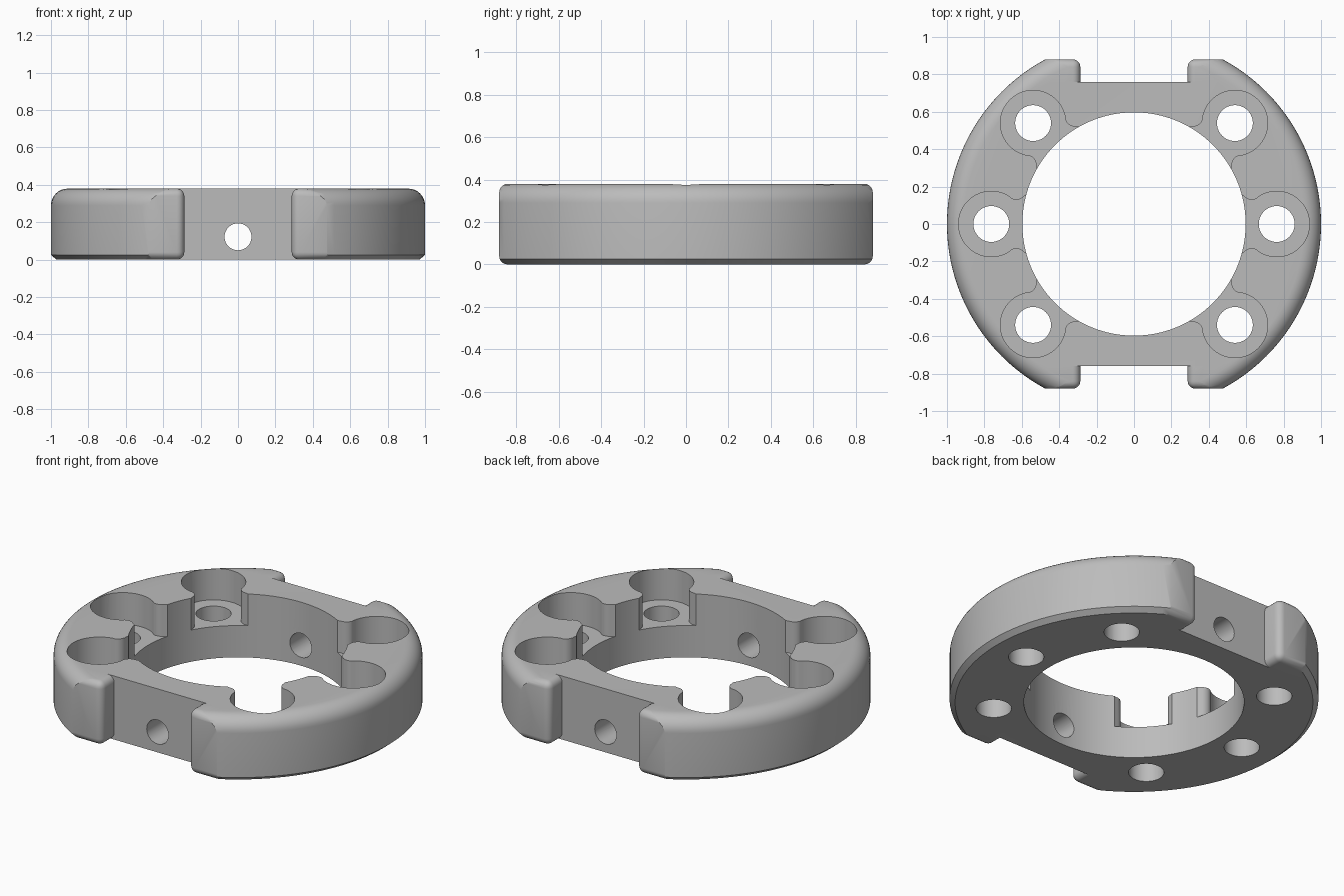
import bpy, bmesh, math

if "Cube" in bpy.data.objects:
    bpy.data.objects.remove(bpy.data.objects["Cube"])

HEIGHT = 0.38      # total thickness
PITCH = 0.763      # radius of the bolt circle
FLOOR = 0.19       # height of the pocket floors

grey = bpy.data.materials.new("satin grey")
grey.diffuse_color = (0.5, 0.5, 0.5, 1)
grey.use_nodes = True
grey.node_tree.nodes["Principled BSDF"].inputs["Base Color"].default_value = grey.diffuse_color


def add_object(name, bm):
    bmesh.ops.recalc_face_normals(bm, faces=bm.faces)
    mesh = bpy.data.meshes.new(name)
    bm.to_mesh(mesh)
    bm.free()
    mesh.materials.append(grey)
    obj = bpy.data.objects.new(name, mesh)
    bpy.context.collection.objects.link(obj)
    return obj


def stack(name, rings):
    """Closed solid skinned through equal-length rings of points."""
    bm = bmesh.new()
    loops = [[bm.verts.new(p) for p in ring] for ring in rings]
    n = len(loops[0])
    for a, b in zip(loops, loops[1:]):
        for i in range(n):
            j = (i + 1) % n
            bm.faces.new((a[i], a[j], b[j], b[i]))
    bm.faces.new(loops[0][::-1])
    bm.faces.new(loops[-1])
    return add_object(name, bm)


def circle(r, z, n, cx=0.0, cy=0.0):
    return [(cx + r * math.cos(2 * math.pi * i / n),
             cy + r * math.sin(2 * math.pi * i / n), z) for i in range(n)]


def box(name, x0, x1, y, z0, z1, bevel=0.0):
    bm = bmesh.new()
    bmesh.ops.create_cube(bm, size=1)
    for v in bm.verts:
        v.co = ((x0 + x1) / 2 + v.co.x * (x1 - x0), v.co.y * 2 * y,
                (z0 + z1) / 2 + v.co.z * (z1 - z0))
    if bevel:
        bmesh.ops.bevel(bm, geom=bm.edges[:], offset=bevel, segments=5,
                        profile=0.5, affect='EDGES')
    return add_object(name, bm)


def boolean(target, other, operation):
    mod = target.modifiers.new("bool", 'BOOLEAN')
    mod.operation, mod.solver, mod.object = operation, 'EXACT', other
    bpy.context.view_layer.objects.active = target
    bpy.ops.object.modifier_apply(modifier=mod.name)
    bpy.data.objects.remove(other)


# Disc profile: small chamfer below, large rounded shoulder above
R = 0.09
profile = [(0.97, 0.0), (1.0, 0.025)]
for k in range(9):
    a = math.pi / 2 * k / 8
    profile.append((1 - R + R * math.cos(a), HEIGHT - R + R * math.sin(a)))

# Two side segments with softened ends, joined by a flat bridge
clamp_ring = box("clamp_ring", -0.45, 0.45, 0.76, 0, HEIGHT)
for side in (-1, 1):
    segment = stack("side_segment", [circle(r, z, 128) for r, z in profile])
    x0, x1 = sorted((side * 0.287, side * 1.3))
    boolean(segment, box("soft_block", x0, x1, 0.88, 0, HEIGHT, 0.04), 'INTERSECT')
    boolean(clamp_ring, segment, 'UNION')

# Central bore
boolean(clamp_ring, stack("bore", [circle(0.597, z, 128) for z in (-0.2, 0.6)]),
        'DIFFERENCE')

# Pocket outline: round seat with a flared throat into the bore
half = [(0.655, 0.136), (0.643, 0.130), (0.63, 0.129), (0.615, 0.131),
        (0.60, 0.138), (0.587, 0.150), (0.50, 0.20)]
end = math.atan2(0.145, -0.098)
outline = [(PITCH + 0.175 * math.cos(t), 0.175 * math.sin(t))
           for t in (-end + 2 * end * i / 40 for i in range(41))]
outline += half + [(u, -v) for u, v in reversed(half)]

# Six pockets with bolt holes
for degrees in (0, 45, 135, 180, 225, 315):
    a = math.radians(degrees)
    c, s = math.cos(a), math.sin(a)
    pocket = stack("pocket", [[(u * c - v * s, u * s + v * c, z) for u, v in outline]
                              for z in (FLOOR, 0.6)])
    boolean(clamp_ring, pocket, 'DIFFERENCE')
    hole = stack("bolt_hole", [circle(0.096, z, 40, PITCH * c, PITCH * s)
                               for z in (-0.2, 0.3)])
    boolean(clamp_ring, hole, 'DIFFERENCE')

# Cross hole through the front and back walls
pin = stack("cross_hole", [[(x, y, z + 0.122) for x, z, _ in circle(0.072, 0, 40)]
                           for y in (-1.2, 1.2)])
boolean(clamp_ring, pin, 'DIFFERENCE')

# Smooth shading with crisp edges
bpy.ops.object.select_all(action='DESELECT')
clamp_ring.select_set(True)
bpy.context.view_layer.objects.active = clamp_ring
bpy.ops.object.shade_smooth_by_angle(angle=math.radians(30))
